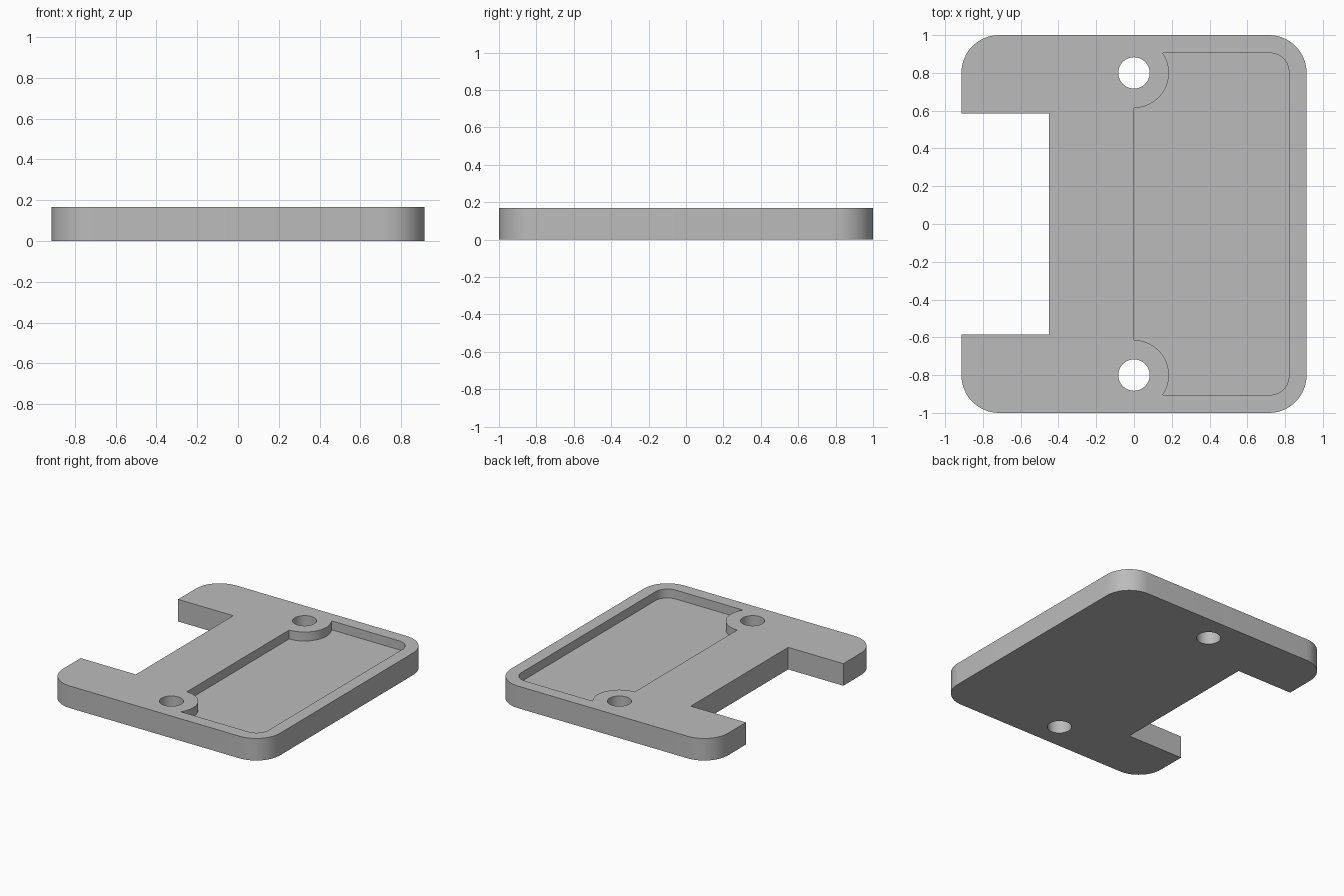
import bpy, bmesh
from math import cos, sin, pi, radians, asin

cube = bpy.data.objects.get("Cube")
if cube:
    bpy.data.objects.remove(cube, do_unlink=True)

HALF_X, HALF_Y, HEIGHT = 0.914, 1.0, 0.168
FLOOR = 0.1                 # height of the pocket floor
HOLE_Y, HOLE_R, BOSS_R = 0.8, 0.083, 0.185


def arc(cx, cy, r, start, end, steps=16):
    """Points along an arc, angles in radians."""
    angles = [start + (end - start) * i / steps for i in range(steps + 1)]
    return [(cx + r * cos(a), cy + r * sin(a)) for a in angles]


def mirrored(lower):
    """Close a lower half profile with its reflection across y = 0."""
    return lower + [(x, -y) for x, y in reversed(lower)]


def prism(name, outline, z0, z1):
    """Extrude a counter-clockwise outline into a solid."""
    bm = bmesh.new()
    face = bm.faces.new([bm.verts.new((x, y, z0)) for x, y in outline])
    top = bmesh.ops.extrude_face_region(bm, geom=[face])["geom"]
    bmesh.ops.translate(bm, vec=(0, 0, z1 - z0),
                        verts=[v for v in top if isinstance(v, bmesh.types.BMVert)])
    bmesh.ops.recalc_face_normals(bm, faces=bm.faces)
    mesh = bpy.data.meshes.new(name)
    bm.to_mesh(mesh)
    bm.free()
    obj = bpy.data.objects.new(name, mesh)
    bpy.context.collection.objects.link(obj)
    return obj


# Plate with rounded outer corners and a rectangular notch on the right side
R = 0.2
plate = prism("plate", mirrored(
    [(-0.45, -0.585), (-HALF_X, -0.585)]
    + arc(R - HALF_X, R - HALF_Y, R, pi, 1.5 * pi)
    + arc(HALF_X - R, R - HALF_Y, R, 1.5 * pi, 2 * pi)), 0, HEIGHT)

# Shallow pocket that leaves a round boss standing at each screw hole
PX, PY, PR = 0.82, 0.905, 0.1
boss_end = -asin((PY - HOLE_Y) / BOSS_R)
pocket = prism("pocket_cutter", mirrored(
    arc(0, -HOLE_Y, BOSS_R, pi / 2, boss_end, 24)
    + arc(PX - PR, PR - PY, PR, 1.5 * pi, 2 * pi)), FLOOR, HEIGHT + 0.1)

# Screw holes
holes = [prism("hole_cutter", arc(0, s * HOLE_Y, HOLE_R, 0, 2 * pi, 48)[:-1],
               -0.1, HEIGHT + 0.1) for s in (-1, 1)]

bpy.ops.object.select_all(action="DESELECT")
plate.select_set(True)
bpy.context.view_layer.objects.active = plate
for cutter in [pocket] + holes:
    cutter.hide_render = True
    mod = plate.modifiers.new("cut", "BOOLEAN")
    mod.operation, mod.solver, mod.object = "DIFFERENCE", "EXACT", cutter
    bpy.ops.object.modifier_apply(modifier=mod.name)
    bpy.data.objects.remove(cutter, do_unlink=True)

# Single grey finish
grey = bpy.data.materials.new("plain grey")
grey.use_nodes = True
colour = (0.5, 0.5, 0.5, 1)
grey.diffuse_color = colour
grey.node_tree.nodes["Principled BSDF"].inputs["Base Color"].default_value = colour
plate.data.materials.clear()
plate.data.materials.append(grey)
for poly in plate.data.polygons:
    poly.material_index = 0

bpy.ops.object.shade_smooth_by_angle(angle=radians(30))
